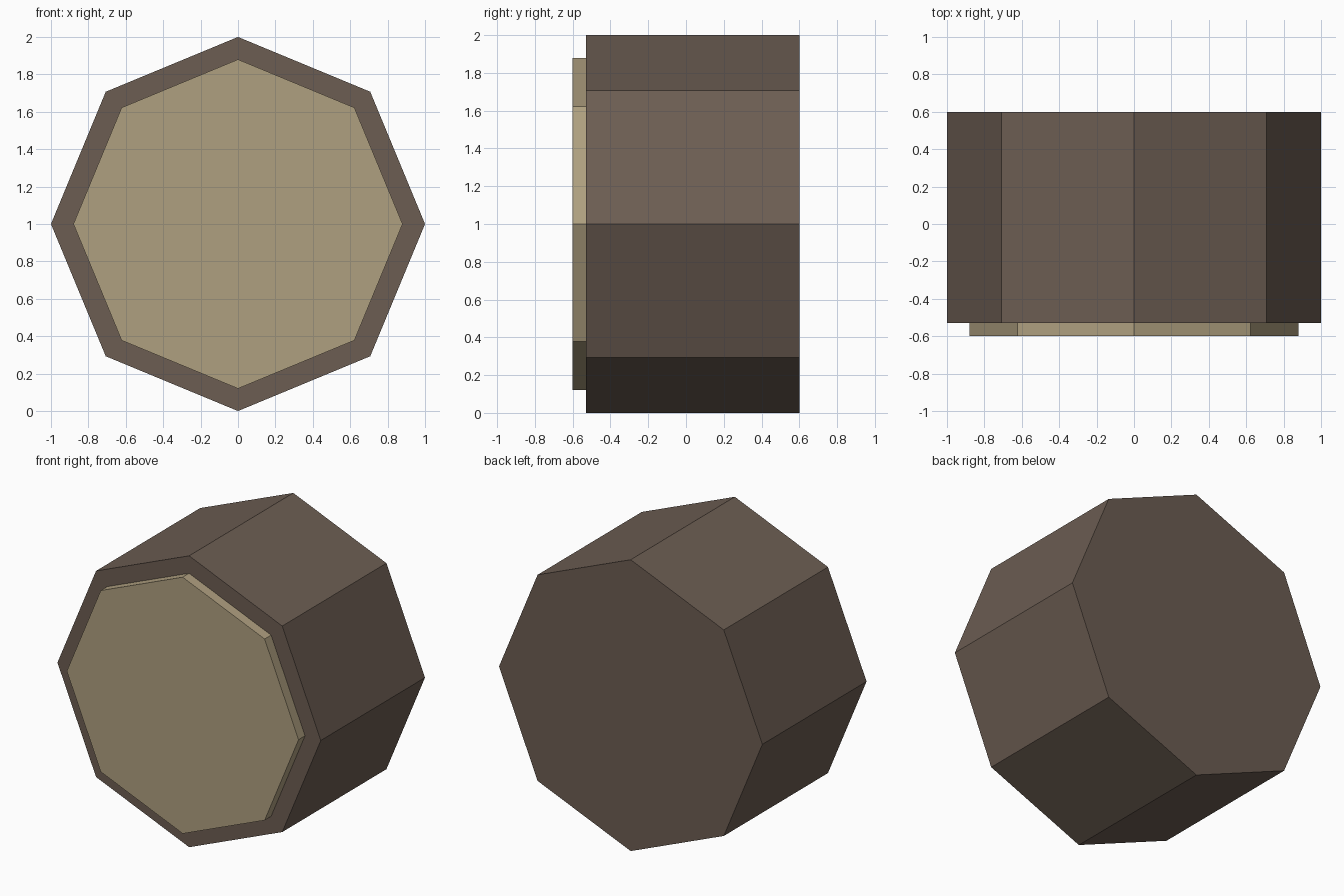
import bpy
import math

if "Cube" in bpy.data.objects:
    bpy.data.objects.remove(bpy.data.objects["Cube"])


def material(name, color):
    mat = bpy.data.materials.new(name)
    mat.diffuse_color = color
    mat.use_nodes = True
    mat.node_tree.nodes["Principled BSDF"].inputs["Base Color"].default_value = mat.diffuse_color
    return mat


def octagon_prism(name, radius, y_front, y_back, mat):
    # Eight-sided prism lying along y, with a corner pointing straight up
    bpy.ops.mesh.primitive_cylinder_add(
        vertices=8, radius=radius, depth=y_back - y_front,
        location=(0, (y_front + y_back) / 2, 1), rotation=(math.pi / 2, 0, 0))
    obj = bpy.context.object
    obj.name = name
    obj.data.materials.append(mat)
    return obj


bark = material("bark", (0.15, 0.11, 0.085, 1))
wood = material("cut_wood", (0.43, 0.35, 0.215, 1))

# Main log body
octagon_prism("log_body", 1.0, -0.53, 0.6, bark)

# Pale cut face standing slightly proud of the front
octagon_prism("cut_face", 0.88, -0.6, -0.53, wood)
